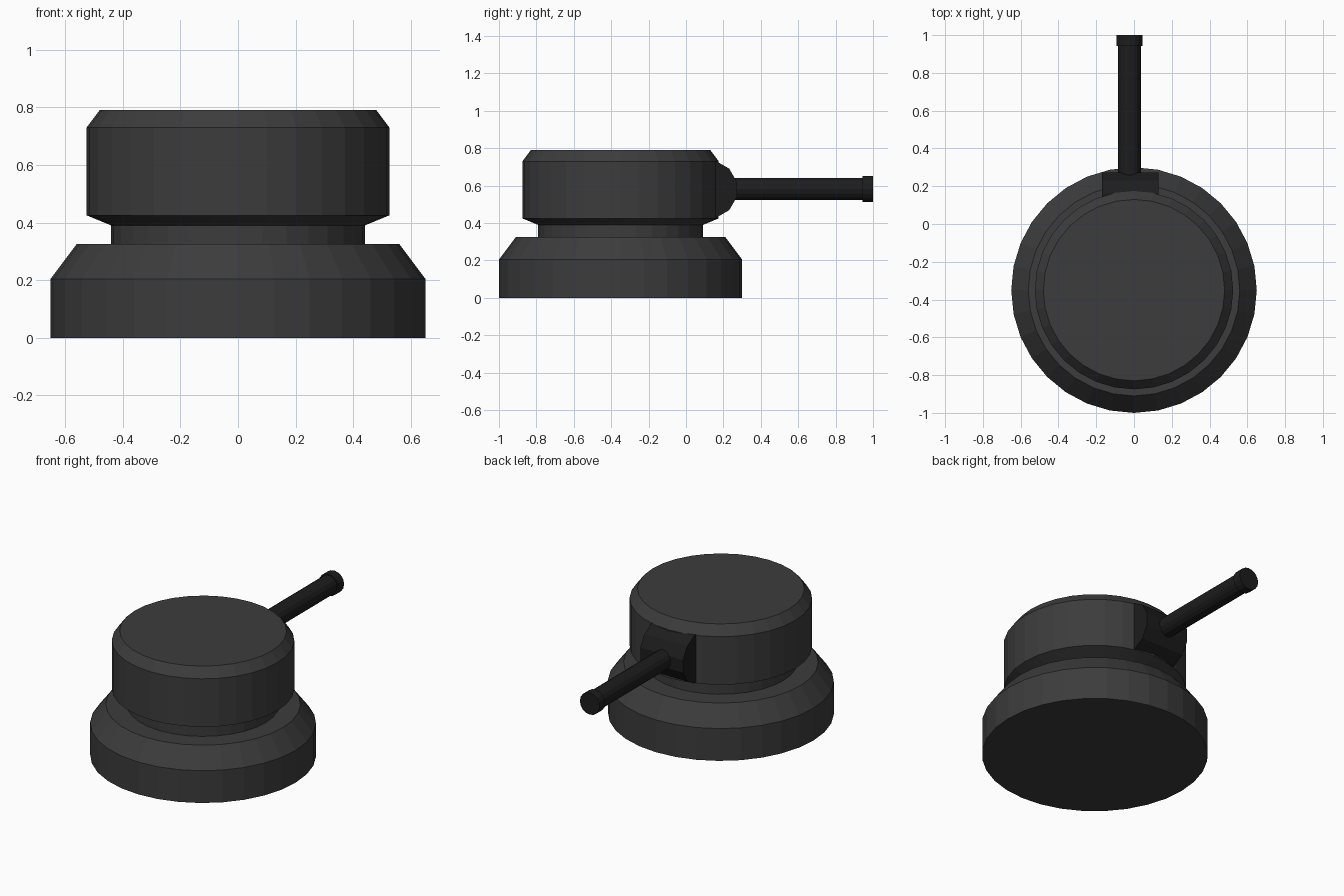
import bpy, bmesh, math
from mathutils import Matrix, Vector

if "Cube" in bpy.data.objects:
    bpy.data.objects.remove(bpy.data.objects["Cube"])


def material(name, value):
    m = bpy.data.materials.new(name)
    m.diffuse_color = (value, value, value, 1)
    m.use_nodes = True
    m.node_tree.nodes["Principled BSDF"].inputs["Base Color"].default_value = m.diffuse_color
    return m


GREY = material("dark_grey", 0.045)
BLACK = material("near_black", 0.012)


def lathe(name, profile, sides, matrix, mat, phase=0.0):
    """Closed solid of revolution about local z from (radius, height) points."""
    bm = bmesh.new()
    rings = []
    for r, h in profile:
        ring = []
        for i in range(sides):
            a = 2 * math.pi * i / sides + phase
            ring.append(bm.verts.new(matrix @ Vector((r * math.cos(a), r * math.sin(a), h))))
        rings.append(ring)
    for lo, hi in zip(rings, rings[1:]):
        for i in range(sides):
            j = (i + 1) % sides
            bm.faces.new((lo[i], lo[j], hi[j], hi[i]))
    bm.faces.new(rings[0][::-1])
    bm.faces.new(rings[-1])
    bmesh.ops.recalc_face_normals(bm, faces=bm.faces)
    mesh = bpy.data.meshes.new(name)
    bm.to_mesh(mesh)
    bm.free()
    mesh.materials.append(mat)
    obj = bpy.data.objects.new(name, mesh)
    bpy.context.collection.objects.link(obj)
    return obj


# Round stepped body: base, neck and head in one profile
body_profile = [(0.65, 0), (0.65, 0.205), (0.56, 0.325), (0.44, 0.325),
                (0.44, 0.39), (0.525, 0.425), (0.525, 0.73), (0.48, 0.79)]
lathe("turret_body", body_profile, 32, Matrix.Translation((0, -0.35, 0)), GREY)

# Sideways drum the barrel pivots on
drum = Matrix.Translation((-0.02, 0.12, 0.58)) @ Matrix.Rotation(math.pi / 2, 4, 'Y')
lathe("barrel_pivot", [(0.157, -0.15), (0.157, 0.15)], 12, drum, BLACK, math.radians(15))

# Barrel pointing along +y, and its wider muzzle
along_y = Matrix.Translation((-0.024, 0, 0.582)) @ Matrix.Rotation(-math.pi / 2, 4, 'X')
lathe("barrel", [(0.06, 0.15), (0.06, 0.96)], 16, along_y, BLACK)
lathe("muzzle", [(0.069, 0.943), (0.069, 1.0)], 16, along_y, BLACK)
